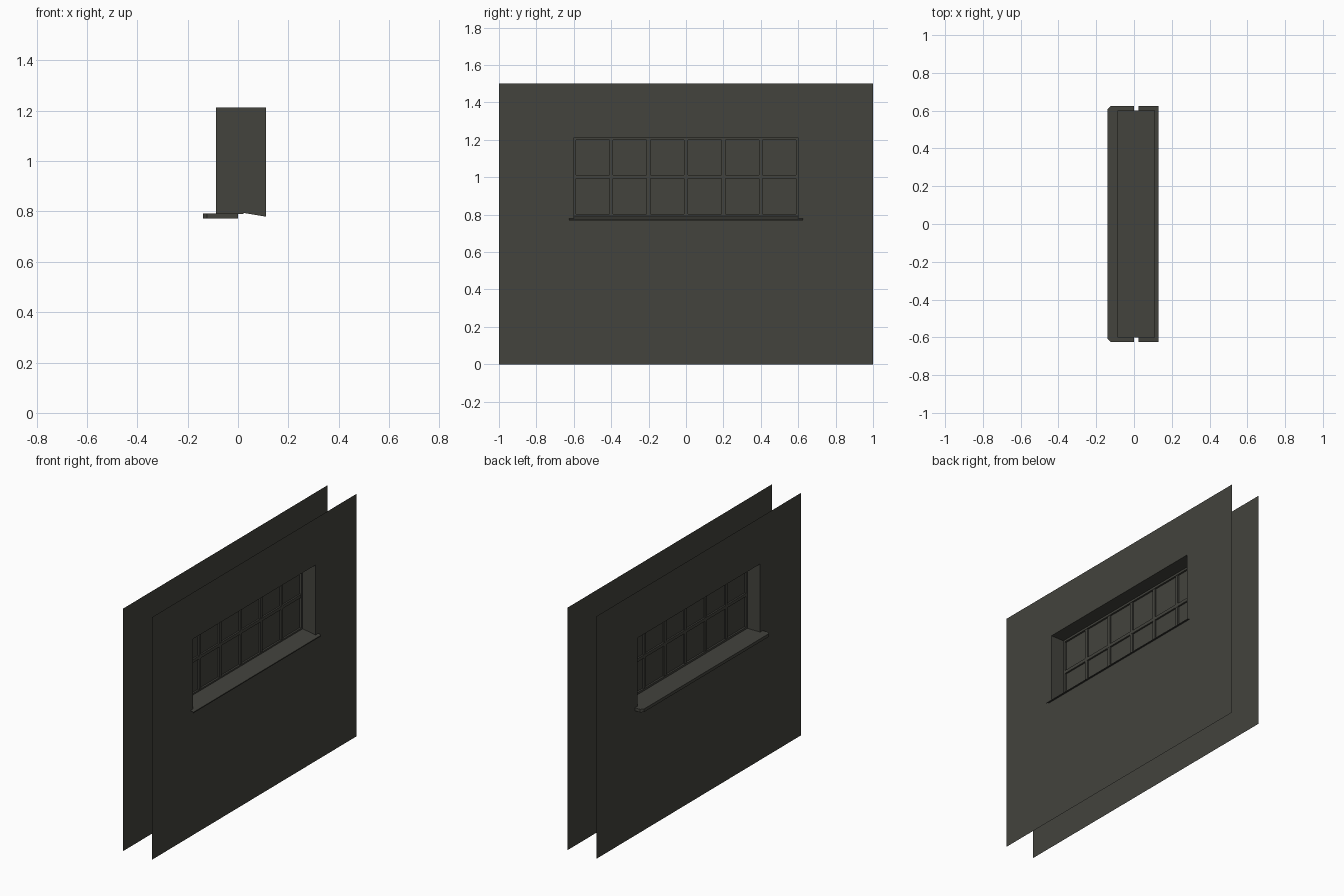
import bpy, bmesh

if "Cube" in bpy.data.objects:
    bpy.data.objects.remove(bpy.data.objects["Cube"])

mat = bpy.data.materials.new("dark grey")
mat.diffuse_color = (0.056, 0.056, 0.047, 1)
mat.use_nodes = True
mat.node_tree.nodes["Principled BSDF"].inputs["Base Color"].default_value = mat.diffuse_color

XI, XO = -0.0875, 0.111        # inner and outer wall skins
W, TOP, BOT = 0.6, 1.2125, 0.79  # window opening


def finish(name, bm):
    me = bpy.data.meshes.new(name)
    bm.to_mesh(me)
    bm.free()
    me.materials.append(mat)
    ob = bpy.data.objects.new(name, me)
    bpy.context.collection.objects.link(ob)
    return ob


def add_box(bm, x0, x1, y0, y1, z0, z1):
    vs = bmesh.ops.create_cube(bm, size=1)["verts"]
    for v in vs:
        v.co.x = x1 if v.co.x > 0 else x0
        v.co.y = y1 if v.co.y > 0 else y0
        v.co.z = z1 if v.co.z > 0 else z0


def wall(name, x, zb, outward):
    """Thin wall skin with a rectangular opening."""
    bm = bmesh.new()
    ys, zs = (-1, -W, W, 1), (0, zb, TOP, 1.5)
    g = [[bm.verts.new((x, y, z)) for z in zs] for y in ys]
    for i in range(3):
        for j in range(3):
            if (i, j) != (1, 1):
                q = [g[i][j], g[i+1][j], g[i+1][j+1], g[i][j+1]]
                bm.faces.new(q if outward > 0 else q[::-1])
    finish(name, bm)


def sheet(name, profile, half):
    """Extrude an open x-z profile along y."""
    bm = bmesh.new()
    rows = [[bm.verts.new((x, s * half, z)) for s in (-1, 1)] for x, z in profile]
    for a, b in zip(rows, rows[1:]):
        bm.faces.new((a[0], b[0], b[1], a[1]))
    finish(name, bm)


# Wall skins
wall("outer_wall", XO, 0.779, 1)
wall("inner_wall", XI, BOT, -1)

# Window reveal: jambs and head
bm = bmesh.new()
side = [(XI, BOT), (0, BOT), (0.003, 0.796), (0.022, 0.794), (XO, 0.779), (XO, TOP), (XI, TOP)]
for s in (-1, 1):
    f = [bm.verts.new((x, s * W, z)) for x, z in side]
    bm.faces.new(f[::-1] if s < 0 else f)
f = [bm.verts.new(c) for c in ((XI, -W, TOP), (XI, W, TOP), (XO, W, TOP), (XO, -W, TOP))]
bm.faces.new(f)
finish("window_reveal", bm)

# Inner sill board with clipped front corners
bm = bmesh.new()
outline = [(0, -0.625), (0, 0.625), (-0.124, 0.625), (-0.139, 0.61), (-0.139, -0.61), (-0.124, -0.625)]
base = bm.faces.new([bm.verts.new((x, y, 0.772)) for x, y in outline])
ext = bmesh.ops.extrude_face_region(bm, geom=[base])["geom"]
for v in ext:
    if isinstance(v, bmesh.types.BMVert):
        v.co.z = 0.791
bmesh.ops.recalc_face_normals(bm, faces=bm.faces)
finish("inner_sill", bm)

# Sloping outer sill with folded drip edge
sheet("outer_sill_neck", [(0, 0.796), (0.024, 0.7935)], W)
sheet("outer_sill", [(0.024, 0.7935), (0.127, 0.777), (0.131, 0.774), (0.131, 0.768)], 0.625)

# Window frame and glazing bars
bm = bmesh.new()
F = 0.013
for s in (-1, 1):
    add_box(bm, 0.0, 0.022, min(s*W, s*(W-F)), max(s*W, s*(W-F)), BOT, TOP)
add_box(bm, 0.0, 0.022, -W, W, TOP - F, TOP)
add_box(bm, 0.0, 0.022, -W, W, BOT, 0.803)
finish("window_frame", bm)

bm = bmesh.new()
for i in range(-2, 3):
    add_box(bm, 0.002, 0.020, i*0.2 - 0.01, i*0.2 + 0.01, 0.803, TOP - F)
add_box(bm, 0.001, 0.021, -W + F, W - F, 0.992, 1.012)
finish("glazing_bars", bm)

# Glass pane
bm = bmesh.new()
bm.faces.new([bm.verts.new((0.011, y, z)) for y, z in ((-W, BOT), (W, BOT), (W, TOP), (-W, TOP))])
finish("glass", bm)
